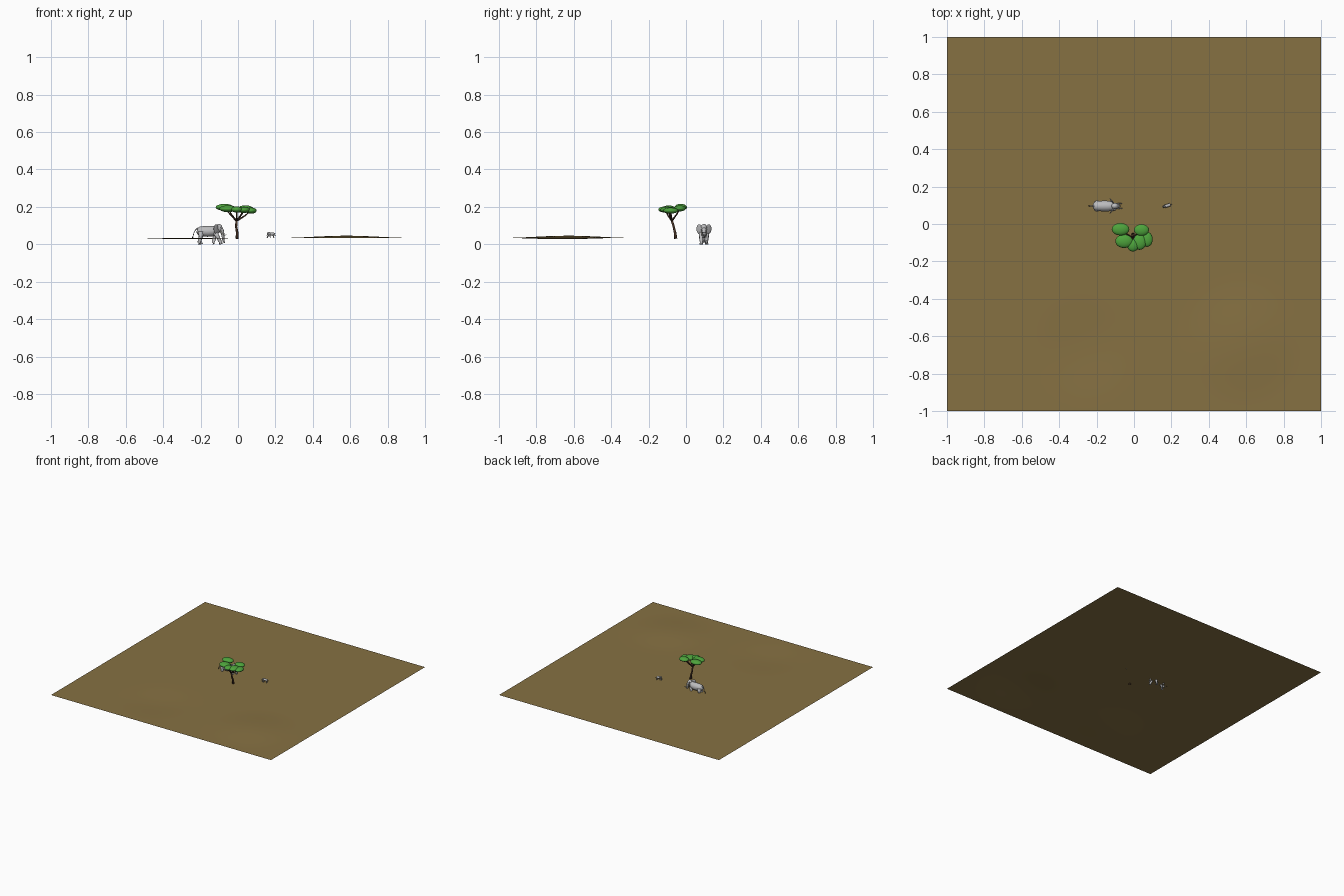
import bpy, bmesh, math
from mathutils import Vector, Matrix

if "Cube" in bpy.data.objects:
    bpy.data.objects.remove(bpy.data.objects["Cube"])


def material(name, col):
    m = bpy.data.materials.new(name)
    m.diffuse_color = (*col, 1)
    m.use_nodes = True
    m.node_tree.nodes["Principled BSDF"].inputs["Base Color"].default_value = m.diffuse_color
    return m


EARTH = material("dry_earth", (0.24, 0.165, 0.055))
LEAF = material("leaf_green", (0.075, 0.37, 0.045))
BARK = material("bark_brown", (0.07, 0.035, 0.02))
HIDE = material("hide_grey", (0.50, 0.50, 0.51))
IVORY = material("tusk_ivory", (0.85, 0.82, 0.72))
DARK = material("eye_dark", (0.02, 0.02, 0.02))


def finish(bm, name, mat, matrix=Matrix()):
    bmesh.ops.recalc_face_normals(bm, faces=bm.faces)
    for f in bm.faces:
        f.smooth = True
    me = bpy.data.meshes.new(name)
    bm.to_mesh(me)
    bm.free()
    me.materials.append(mat)
    ob = bpy.data.objects.new(name, me)
    ob.matrix_world = matrix
    bpy.context.collection.objects.link(ob)
    return ob


def ellipsoid(name, loc, radii, mat, matrix=Matrix(), turn=0, seg=20):
    bm = bmesh.new()
    bmesh.ops.create_uvsphere(bm, u_segments=seg, v_segments=seg // 2, radius=1)
    bm.transform(Matrix.Translation(loc) @ Matrix.Rotation(turn, 4, 'Z')
                 @ Matrix.Diagonal((*radii, 1)))
    return finish(bm, name, mat, matrix)


def tube(name, path, radii, mat, matrix=Matrix(), seg=12):
    """Round tapered tube through the path points."""
    pts = [Vector(p) for p in path]
    bm = bmesh.new()
    rings = []
    for i, p in enumerate(pts):
        d = pts[min(i + 1, len(pts) - 1)] - pts[max(i - 1, 0)]
        q = d.to_track_quat('Z', 'Y')
        rings.append([bm.verts.new(p + q @ Vector((math.cos(a), math.sin(a), 0)) * radii[i])
                      for a in (2 * math.pi * k / seg for k in range(seg))])
    for a, b in zip(rings, rings[1:]):
        for k in range(seg):
            n = (k + 1) % seg
            bm.faces.new((a[k], a[n], b[n], b[k]))
    bm.faces.new(rings[0])
    bm.faces.new(rings[-1])
    return finish(bm, name, mat, matrix)


# Ground sheet with one low mound and one shallow dip
def bump(x, y, cx, cy, r, h):
    d = min(1, math.hypot(x - cx, y - cy) / r)
    return h * (0.5 + 0.5 * math.cos(math.pi * d))


GROUND_Z = 0.034
bm = bmesh.new()
bmesh.ops.create_grid(bm, x_segments=50, y_segments=50, size=1)
for v in bm.verts:
    x, y = v.co.x, v.co.y
    v.co.z = GROUND_Z + bump(x, y, 0.58, -0.63, 0.36, 0.012) + bump(x, y, -0.27, -0.66, 0.32, -0.007)
finish(bm, "ground", EARTH)


# Elephant facing +x, feet at z = 0
def elephant(prefix, m):
    n = lambda s: prefix + "_" + s
    # barrel body with rounded ends
    tube(n("body"), [(-0.067, 0, 0.073), (-0.064, 0, 0.072), (-0.055, 0, 0.071), (-0.035, 0, 0.070),
                     (-0.01, 0, 0.069), (0.018, 0, 0.071), (0.038, 0, 0.075), (0.052, 0, 0.08)],
         [0.006, 0.015, 0.023, 0.027, 0.029, 0.028, 0.023, 0.014], HIDE, m, 20)
    ellipsoid(n("head"), (0.050, 0, 0.086), (0.020, 0.017, 0.023), HIDE, m)
    tube(n("trunk"), [(0.056, 0, 0.086), (0.066, 0, 0.074), (0.071, 0, 0.058), (0.073, 0, 0.040),
                      (0.074, 0, 0.024), (0.078, 0, 0.012), (0.083, 0, 0.010)],
         [0.013, 0.0115, 0.009, 0.007, 0.0055, 0.0045, 0.004], HIDE, m)
    tube(n("tail"), [(-0.062, 0, 0.086), (-0.074, 0, 0.078), (-0.083, 0, 0.060), (-0.088, 0, 0.040)],
         [0.004, 0.0025, 0.002, 0.0015], HIDE, m, 8)
    ellipsoid(n("tail_tuft"), (-0.089, 0, 0.037), (0.003, 0.003, 0.007), DARK, m, seg=8)
    for s, side in ((-1, "right"), (1, "left")):
        # ears flare backwards and outwards
        ellipsoid(n(side + "_ear"), (0.036, s * 0.025, 0.082), (0.020, 0.0035, 0.025),
                  HIDE, m, turn=-s * math.radians(50))
        tube(n(side + "_tusk"), [(0.060, s * 0.010, 0.070), (0.070, s * 0.013, 0.054),
                                 (0.081, s * 0.014, 0.048), (0.092, s * 0.012, 0.051)],
             [0.0032, 0.003, 0.0022, 0.0008], IVORY, m, 8)
        ellipsoid(n(side + "_eye"), (0.061, s * 0.0135, 0.089), (0.002, 0.002, 0.002), DARK, m, seg=8)
        # walking stance: opposite legs swing apart
        fx, bx = 0.040 - s * 0.020, -0.051 + s * 0.005
        tube(n(side + "_front_leg"), [(0.030, s * 0.015, 0.065), (0.5 * (0.035 + fx), s * 0.015, 0.035),
                                      (fx, s * 0.014, 0.010), (fx + 0.002, s * 0.014, 0)],
             [0.013, 0.0095, 0.008, 0.0095], HIDE, m)
        tube(n(side + "_back_leg"), [(-0.045, s * 0.014, 0.068), (-0.046, s * 0.015, 0.038),
                                     (bx, s * 0.014, 0.010), (bx + 0.002, s * 0.014, 0)],
             [0.017, 0.011, 0.008, 0.0095], HIDE, m)


elephant("adult", Matrix.Translation((-0.153, 0.096, 0)))
elephant("calf", Matrix.Translation((0.177, 0.098, GROUND_Z)) @ Matrix.Rotation(math.radians(197), 4, 'Z')
         @ Matrix.Scale(0.30, 4))

# Flat-topped tree: trunk, branches, foliage pads
FORK = (-0.008, -0.075, 0.125)
tube("tree_trunk", [(-0.005, -0.055, 0.03), (-0.004, -0.058, 0.06), (-0.01, -0.066, 0.095), FORK],
     [0.009, 0.007, 0.006, 0.006], BARK)
pads = [  # centre and radii
    ((-0.072, -0.028, 0.198), (0.047, 0.033, 0.018)),
    ((0.040, -0.032, 0.192), (0.040, 0.031, 0.016)),
    ((-0.053, -0.092, 0.190), (0.047, 0.036, 0.018)),
    ((0.030, -0.096, 0.184), (0.036, 0.042, 0.017)),
    ((-0.006, -0.114, 0.186), (0.031, 0.033, 0.016)),
    ((0.070, -0.082, 0.180), (0.030, 0.040, 0.016)),
]
for i, (c, r) in enumerate(pads):
    ellipsoid(f"foliage_{i + 1}", c, r, LEAF, seg=24)
    mid = Vector(FORK).lerp(Vector(c), 0.55) - Vector((0, 0, 0.004))
    tube(f"branch_{i + 1}", [FORK, mid, c], [0.005, 0.0038, 0.0025], BARK, seg=8)
